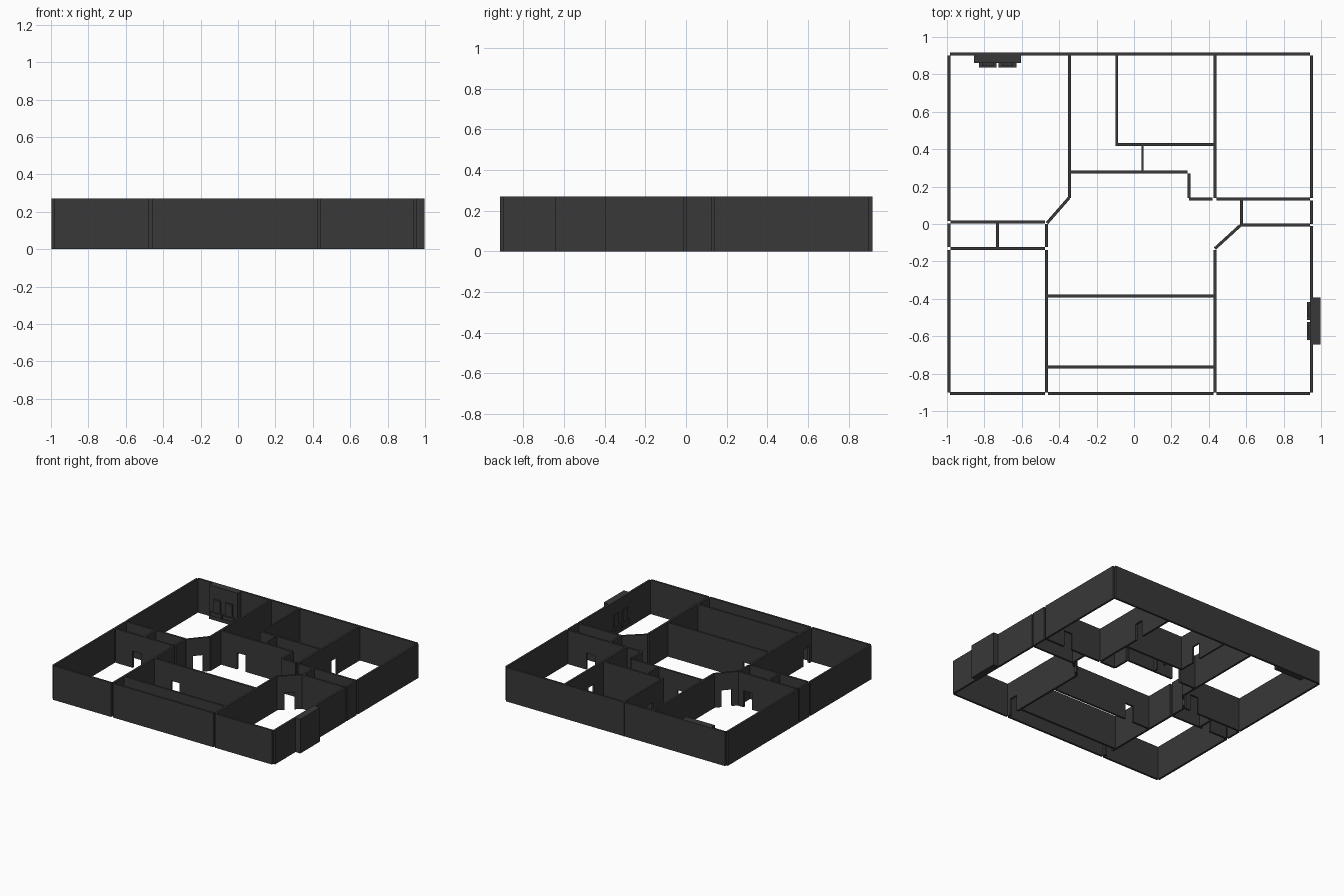
import bpy, bmesh, math
from mathutils import Vector, Matrix

if "Cube" in bpy.data.objects:
    bpy.data.objects.remove(bpy.data.objects["Cube"])

H, T = 0.27, 0.016           # wall height and thickness
DW, DH = 0.074, 0.132        # door width and height

def material(name, v):
    m = bpy.data.materials.new(name)
    m.diffuse_color = (v, v, v, 1)
    m.use_nodes = True
    m.node_tree.nodes["Principled BSDF"].inputs["Base Color"].default_value = m.diffuse_color
    return m

charcoal = material("charcoal", 0.04)

def finish(name, bm):
    bmesh.ops.recalc_face_normals(bm, faces=bm.faces)
    me = bpy.data.meshes.new(name)
    bm.to_mesh(me)
    bm.free()
    me.materials.append(charcoal)
    ob = bpy.data.objects.new(name, me)
    bpy.context.collection.objects.link(ob)
    return ob

def wall(name, x0, y0, x1, y1, door=None, t=T):
    """Wall elevation (notched by an optional door) extruded to its thickness."""
    a, b = Vector((x0, y0, 0)), Vector((x1, y1, 0))
    d = (b - a).normalized()
    n = Vector((-d.y, d.x, 0))
    L = (b - a).length
    prof = [(0, 0)]
    if door is not None:
        l, r = door - DW / 2, door + DW / 2
        prof += [(l, 0), (l, DH), (r, DH), (r, 0)]
    prof += [(L, 0), (L, H), (0, H)]
    bm = bmesh.new()
    f = bm.faces.new([bm.verts.new(a + d * s + Vector((0, 0, z)) - n * t / 2) for s, z in prof])
    ext = bmesh.ops.extrude_face_region(bm, geom=[f])
    bmesh.ops.translate(bm, vec=n * t, verts=[v for v in ext["geom"] if isinstance(v, bmesh.types.BMVert)])
    finish(name, bm)

# outer shell
wall("back_wall", -0.985, 0.908, 0.94, 0.908)
wall("front_wall_left", -0.985, -0.907, -0.475, -0.907)
wall("front_wall_middle", -0.46, -0.907, 0.425, -0.907)
wall("front_wall_right", 0.44, -0.907, 0.94, -0.907)
wall("left_wall_back", -0.99, 0.9, -0.99, 0.015)
wall("left_wall_middle", -0.99, 0.002, -0.99, -0.122)
wall("left_wall_front", -0.99, -0.14, -0.99, -0.9)
wall("right_wall_back", 0.948, 0.9, 0.948, 0.14)
wall("right_wall_middle", 0.948, 0.125, 0.948, 0.0)
wall("right_wall_front", 0.948, -0.012, 0.948, -0.9)

# left side rooms
wall("back_left_partition", -0.345, 0.902, -0.345, 0.14)
wall("left_diagonal", -0.347, 0.14, -0.465, 0.005, 0.09)
wall("left_closet_back", -0.98, 0.01, -0.475, 0.01, 0.425)
wall("left_closet_front", -0.98, -0.132, -0.475, -0.132, 0.19)
wall("left_closet_divider", -0.73, 0.002, -0.73, -0.125)
wall("left_closet_end", -0.468, 0.0, -0.468, -0.122)
wall("front_left_partition", -0.467, -0.14, -0.467, -0.9, 0.695)

# right side rooms
wall("back_right_partition", 0.432, 0.902, 0.432, 0.14, 0.322)
wall("right_diagonal", 0.432, -0.132, 0.568, -0.008, 0.092)
wall("right_closet_back", 0.44, 0.133, 0.94, 0.133, 0.3)
wall("right_closet_front", 0.568, -0.005, 0.94, -0.005)
wall("right_closet_end", 0.575, 0.125, 0.575, 0.003)
wall("front_right_partition", 0.432, -0.14, 0.432, -0.9, 0.695)

# middle rooms
wall("hall_front_wall", -0.46, -0.385, 0.425, -0.385, 0.185)
wall("corridor_wall", -0.46, -0.765, 0.425, -0.765)
wall("hall_back_wall", -0.34, 0.277, 0.285, 0.277, 0.18)
wall("hall_step_side", 0.293, 0.27, 0.293, 0.14)
wall("hall_step_end", 0.293, 0.133, 0.42, 0.133)
wall("store_divider", 0.045, 0.417, 0.045, 0.284, 0.066, 0.011)
wall("back_room_front", -0.1, 0.425, 0.425, 0.425)
wall("back_room_side", -0.093, 0.918, -0.093, 0.432, 0.325, 0.013)

# twin wall fixtures: full height panel with two ledges and uprights
def fixture(name, x, y, angle):
    bm = bmesh.new()
    def box(x0, x1, y0, y1, z0, z1):
        m = Matrix.Translation(((x0 + x1) / 2, (y0 + y1) / 2, (z0 + z1) / 2)) @ \
            Matrix.Diagonal((x1 - x0, y1 - y0, z1 - z0, 1))
        bmesh.ops.create_cube(bm, size=1, matrix=m)
    box(-0.125, 0.125, 0, 0.05, 0, H)
    for c in (-0.052, 0.054):
        box(c - 0.048, c + 0.048, -0.022, 0.01, 0.04, 0.07)
        box(c - 0.03, c + 0.03, -0.014, 0.01, 0.07, 0.17)
    bm.transform(Matrix.Translation((x, y, 0)) @ Matrix.Rotation(angle, 4, "Z"))
    finish(name, bm)

fixture("back_twin_fixture", -0.73, 0.86, 0)
fixture("right_twin_fixture", 0.948, -0.518, -math.pi / 2)
